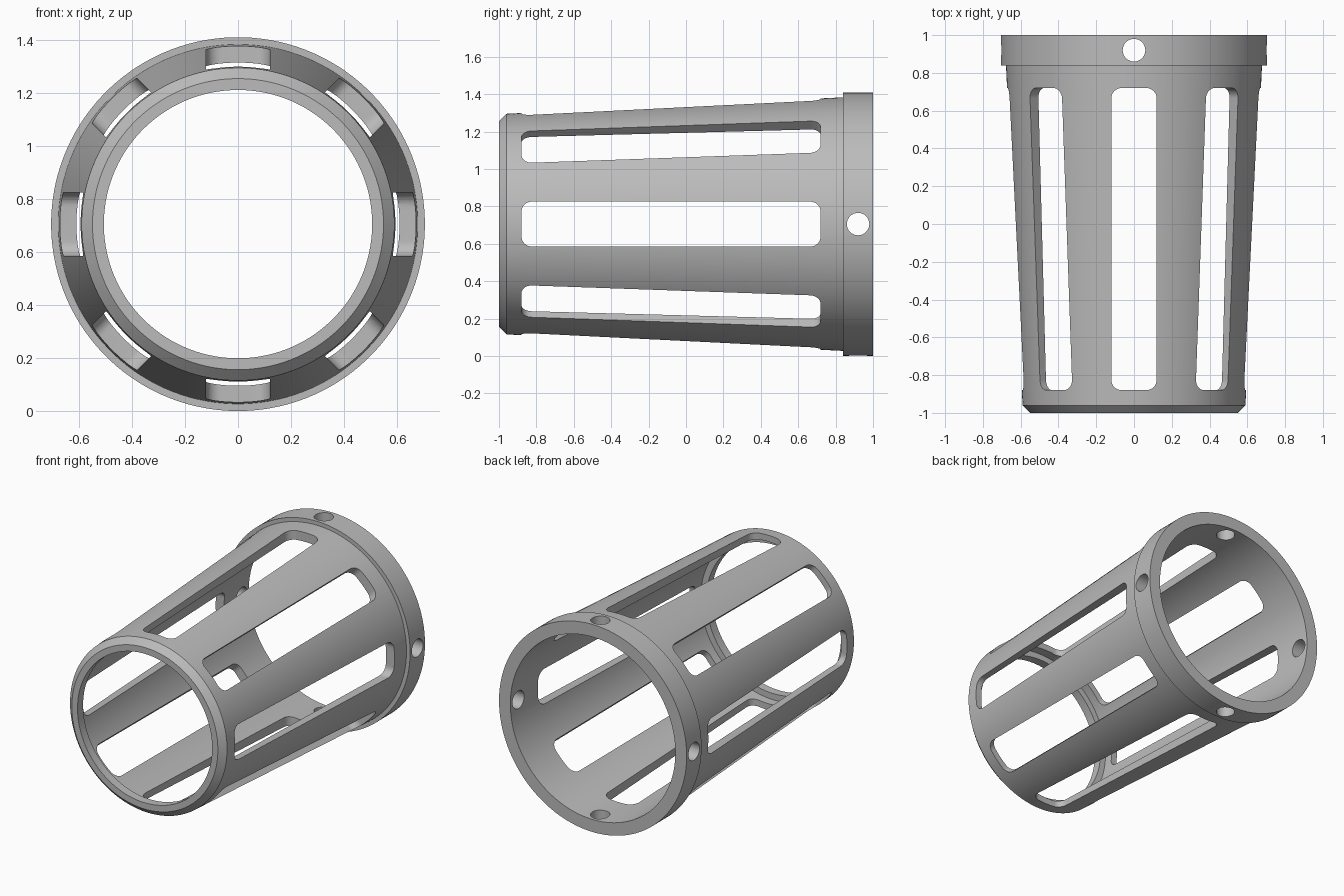
import bpy, bmesh
from math import sin, cos, pi, radians
from mathutils import Matrix, Vector

cube = bpy.data.objects.get("Cube")
if cube:
    bpy.data.objects.remove(cube)

AXIS_Z = 0.705      # height of the sleeve's axis, which runs along y
SEGMENTS = 128

metal = bpy.data.materials.new("grey_metal")
metal.use_nodes = True
metal.diffuse_color = (0.5, 0.5, 0.5, 1)
metal.node_tree.nodes["Principled BSDF"].inputs["Base Color"].default_value = (0.5, 0.5, 0.5, 1)


def make_object(name, bm):
    bmesh.ops.recalc_face_normals(bm, faces=bm.faces)
    mesh = bpy.data.meshes.new(name)
    bm.to_mesh(mesh)
    bm.free()
    mesh.materials.append(metal)
    obj = bpy.data.objects.new(name, mesh)
    obj.location.z = AXIS_Z
    bpy.context.collection.objects.link(obj)
    return obj


def lathe(name, profile):
    """Turn a closed (radius, y) profile around the y axis."""
    bm = bmesh.new()
    rings = []
    for i in range(SEGMENTS):
        a = 2 * pi * (i + 0.5) / SEGMENTS
        rings.append([bm.verts.new((r * cos(a), y, r * sin(a))) for r, y in profile])
    n = len(profile)
    for i, ring in enumerate(rings):
        nxt = rings[(i + 1) % SEGMENTS]
        for j in range(n):
            k = (j + 1) % n
            bm.faces.new((ring[j], ring[k], nxt[k], nxt[j]))
    return make_object(name, bm)


def rounded_outline(half_w, y0, y1, radius, steps):
    """Rounded rectangle in (width, y)."""
    corners = [(half_w, y1), (-half_w, y1), (-half_w, y0), (half_w, y0)]
    mid = (y0 + y1) / 2
    points = []
    for q, (x, y) in enumerate(corners):
        cx = x - radius if x > 0 else x + radius
        cy = y - radius if y > mid else y + radius
        for s in range(steps + 1):
            a = (q + s / steps) * pi / 2
            points.append((cx + radius * cos(a), cy + radius * sin(a)))
    return points


def add_radial_prism(bm, outline, angle):
    """Extrude an outline outwards from the axis at the given angle."""
    turn = Matrix.Rotation(angle, 3, 'Y')
    inner, outer = [[bm.verts.new(turn @ Vector((x, y, r))) for x, y in outline]
                    for r in (0.35, 0.9)]
    bm.faces.new(inner)
    bm.faces.new(outer)
    n = len(outline)
    for i in range(n):
        k = (i + 1) % n
        bm.faces.new((inner[i], inner[k], outer[k], outer[i]))


# Tapered sleeve with front lip and rear flange
sleeve = lathe("slotted_sleeve", [
    (0.506, -1.0), (0.549, -1.0), (0.590, -0.96),
    (0.678, 0.84), (0.705, 0.84), (0.705, 1.0),
    (0.620, 1.0), (0.548, -0.94), (0.506, -0.94)])

# Eight long slots and four round flange holes
bm = bmesh.new()
slot = rounded_outline(0.12, -0.88, 0.72, 0.055, 8)
hole = [(0.06 * cos(2 * pi * i / 32), 0.92 + 0.06 * sin(2 * pi * i / 32)) for i in range(32)]
for i in range(8):
    add_radial_prism(bm, slot, i * pi / 4)
for i in range(4):
    add_radial_prism(bm, hole, i * pi / 2)
cutter = make_object("slot_cutter", bm)
cutter.hide_render = True

cut = sleeve.modifiers.new("slots", 'BOOLEAN')
cut.operation = 'DIFFERENCE'
cut.solver = 'EXACT'
cut.object = cutter
bpy.context.view_layer.objects.active = sleeve
for obj in bpy.context.selected_objects:
    obj.select_set(False)
sleeve.select_set(True)
bpy.ops.object.modifier_apply(modifier=cut.name)
bpy.data.objects.remove(cutter)
bpy.ops.object.shade_smooth_by_angle(angle=radians(30))
